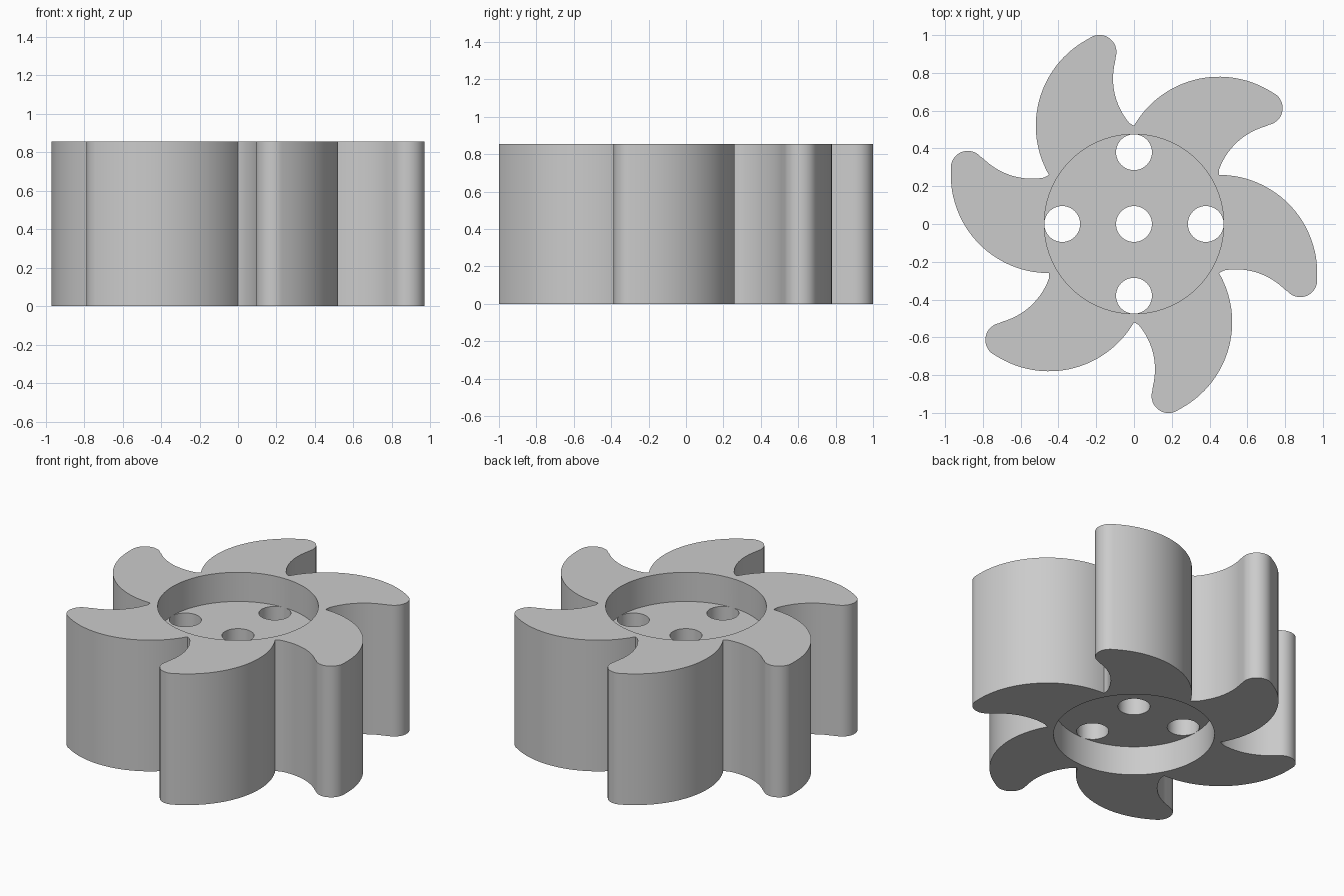
import bpy, bmesh
from math import sin, cos, radians
from mathutils import Vector, Matrix

if "Cube" in bpy.data.objects:
    bpy.data.objects.remove(bpy.data.objects["Cube"])

HEIGHT = 0.855
HUB_RADIUS = 0.475
RECESS = 0.19
HOLE_RADIUS = 0.095
HOLE_OFFSET = 0.38
BLADES = 6

grey = bpy.data.materials.new("light grey")
grey.use_nodes = True
grey.diffuse_color = (0.6, 0.6, 0.6, 1)
grey.node_tree.nodes["Principled BSDF"].inputs["Base Color"].default_value = (0.6, 0.6, 0.6, 1)


def arc(cx, cy, r, start, end, steps):
    angles = [radians(start + (end - start) * i / steps) for i in range(steps + 1)]
    return [Vector((cx + r * cos(a), cy + r * sin(a), 0)) for a in angles]


def prism(name, outline, bottom, top):
    """Extrude a closed outline between two heights."""
    bm = bmesh.new()
    face = bm.faces.new([bm.verts.new((p.x, p.y, bottom)) for p in outline])
    side = bmesh.ops.extrude_face_region(bm, geom=[face])["geom"]
    bmesh.ops.translate(bm, vec=(0, 0, top - bottom),
                        verts=[v for v in side if isinstance(v, bmesh.types.BMVert)])
    bmesh.ops.recalc_face_normals(bm, faces=bm.faces)
    mesh = bpy.data.meshes.new(name)
    bm.to_mesh(mesh)
    bm.free()
    mesh.materials.append(grey)
    obj = bpy.data.objects.new(name, mesh)
    bpy.context.collection.objects.link(obj)
    return obj


# One curved blade: convex back, round tip, hollow front ending in the notch
blade = arc(-0.45, 0.26, 0.52, 270, 180, 28)
blade += arc(-0.88, 0.297, 0.09, 180, 42, 14)
blade += arc(-0.54, 0.605, 0.365, 222, 284, 16)[1:-1]

# Repeat the blade around the hub
outline = []
for i in range(BLADES):
    turn = Matrix.Rotation(radians(-360 / BLADES * i), 3, 'Z')
    outline += [turn @ p for p in blade]
rotor = prism("bladed_rotor", outline, 0, HEIGHT)

# Cutters: a recess on each side and five bolt holes
circle = arc(0, 0, HUB_RADIUS, 0, 360, 96)[:-1]
cutters = [prism("top_recess_cutter", circle, HEIGHT - RECESS, HEIGHT + 0.1),
           prism("bottom_recess_cutter", circle, -0.1, RECESS)]
for x, y in ((0, 0), (1, 0), (-1, 0), (0, 1), (0, -1)):
    hole = arc(x * HOLE_OFFSET, y * HOLE_OFFSET, HOLE_RADIUS, 0, 360, 48)[:-1]
    cutters.append(prism("hole_cutter", hole, RECESS - 0.1, HEIGHT - RECESS + 0.1))

bpy.ops.object.select_all(action='DESELECT')
bpy.context.view_layer.objects.active = rotor
rotor.select_set(True)
for cutter in cutters:
    cutter.hide_render = True
    cut = rotor.modifiers.new("cut", 'BOOLEAN')
    cut.operation = 'DIFFERENCE'
    cut.solver = 'EXACT'
    cut.object = cutter
    bpy.ops.object.modifier_apply(modifier=cut.name)
    bpy.data.objects.remove(cutter)

bpy.ops.object.shade_smooth_by_angle(angle=radians(30))
